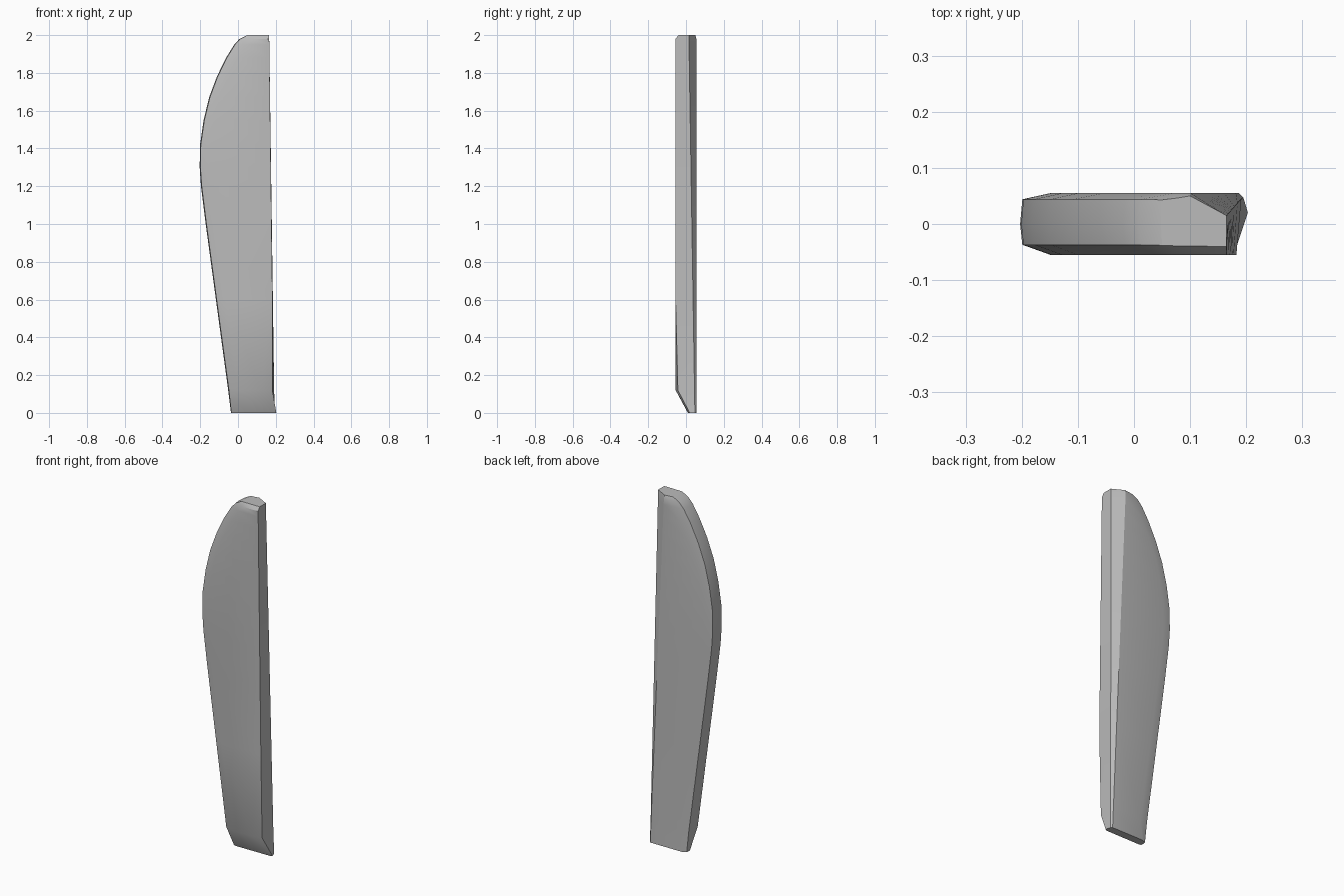
import bpy, bmesh, math

cube = bpy.data.objects.get("Cube")
if cube:
    bpy.data.objects.remove(cube)

# One plain material
grey = bpy.data.materials.new("mid_grey")
grey.use_nodes = True
tone = (0.5, 0.5, 0.5, 1)
grey.diffuse_color = tone
grey.node_tree.nodes["Principled BSDF"].inputs["Base Color"].default_value = tone

HALF = 0.055


def section(z, left, inset):
    """Closed cross-section: rounded left rim, flat faces, chamfered right back."""
    t = z / 2
    right = 0.19 - 0.025 * t
    ridge = 0.193 - 0.028 * t
    return [
        (left, -0.037, z), (left - 0.004, 0, z), (left, 0.044, z),
        (left + inset, HALF, z),
        (0.187 - 0.087 * t, HALF, z),
        (ridge, 0.047 - 0.032 * t, z),
        (right, -HALF, z), (right - 0.004, -HALF, z),
        (left + inset, -HALF, z),
    ]


# Height, left edge and rim bevel width along the body
profile = [(0.6, -0.113, 0.05), (1.0, -0.167, 0.05), (1.2, -0.192, 0.05),
           (1.3, -0.199, 0.05), (1.42, -0.197, 0.05), (1.55, -0.178, 0.05),
           (1.67, -0.149, 0.05), (1.78, -0.108, 0.055), (1.88, -0.059, 0.06),
           (1.95, -0.016, 0.06), (1.98, 0.012, 0.06)]

# Bottom cap and the start of the slanted foot
foot = [(-0.035, 0.014, 0), (-0.037, 0.025, 0), (-0.035, 0.044, 0),
        (-0.01, HALF, 0), (0.187, HALF, 0), (0.195, 0.047, 0),
        (0.203, 0.02, 0), (0.195, 0.012, 0), (-0.02, 0.01, 0)]
ankle = section(0.12, -0.048, 0.05)
ankle[6] = (0.182, -0.043, 0.12)
ankle[7] = (0.12, -HALF, 0.12)

# Narrower top cap gives the rounded upper edge
crown = [(0.05, -0.038, 2), (0.048, 0, 2), (0.05, 0.043, 2),
         (0.075, 0.046, 2), (0.1, 0.05, 2), (0.165, 0.015, 2),
         (0.165, -0.04, 2), (0.161, -0.04, 2), (0.075, -0.039, 2)]

rows = [foot, ankle] + [section(*p) for p in profile] + [crown]

# Loft the sections into a closed body
bm = bmesh.new()
loops = [[bm.verts.new(co) for co in row] for row in rows]
for low, high in zip(loops, loops[1:]):
    for i in range(len(low)):
        j = (i + 1) % len(low)
        bm.faces.new((low[i], low[j], high[j], high[i]))
bm.faces.new(loops[0])
bm.faces.new(loops[-1])
bmesh.ops.recalc_face_normals(bm, faces=bm.faces[:])

mesh = bpy.data.meshes.new("blade_body")
bm.to_mesh(mesh)
bm.free()
mesh.materials.append(grey)
body = bpy.data.objects.new("blade_body", mesh)
bpy.context.collection.objects.link(body)

bpy.ops.object.select_all(action="DESELECT")
body.select_set(True)
bpy.context.view_layer.objects.active = body
bpy.ops.object.shade_smooth_by_angle(angle=math.radians(25))
